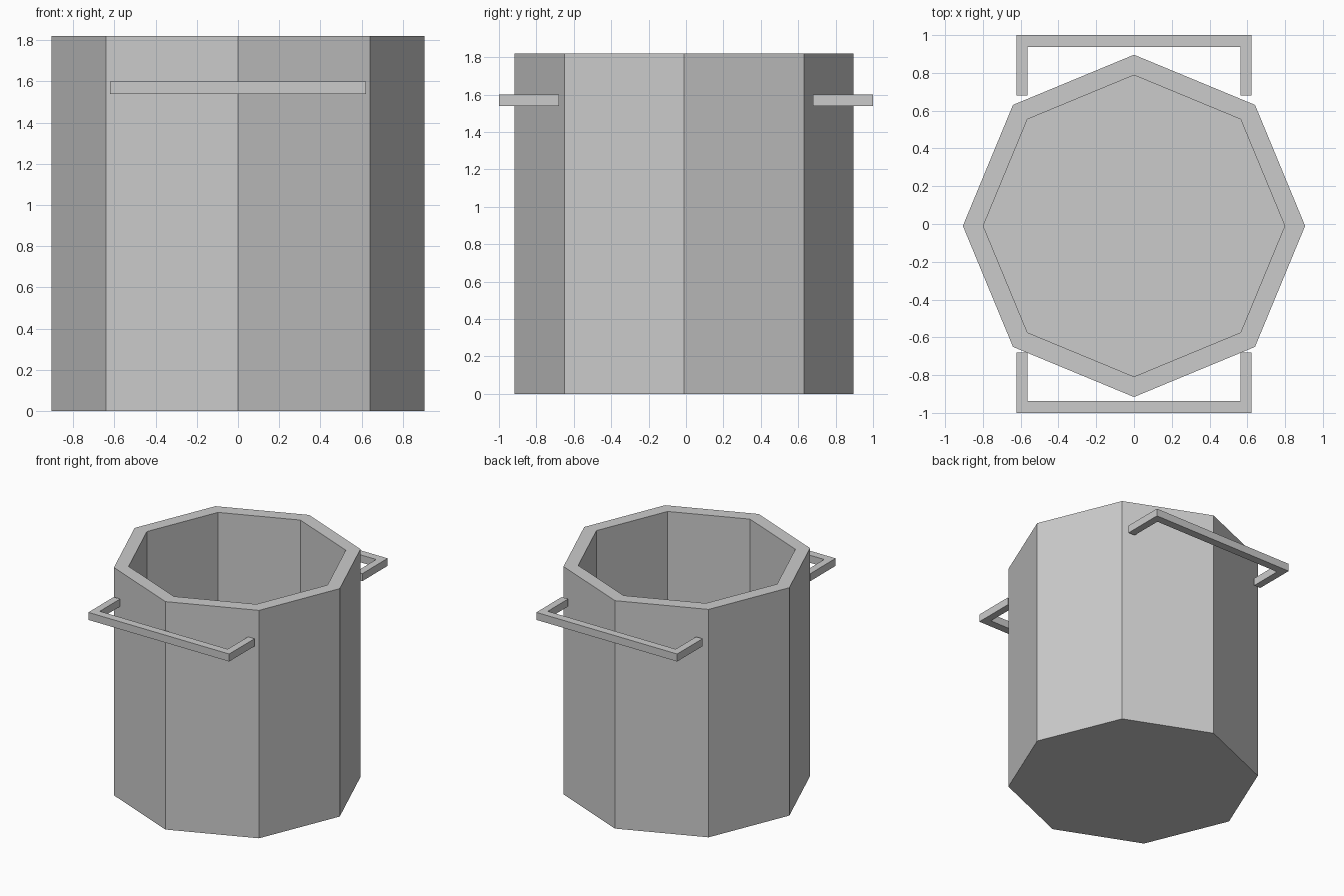
import bpy, bmesh
from math import cos, sin, pi

if "Cube" in bpy.data.objects:
    bpy.data.objects.remove(bpy.data.objects["Cube"])

SIDES, CENTRE_Y, HEIGHT = 8, -0.01, 1.82
OUTER, INNER, FLOOR = 0.906, 0.798, 0.1


def finish(name, bm):
    bmesh.ops.recalc_face_normals(bm, faces=bm.faces)
    mesh = bpy.data.meshes.new(name)
    bm.to_mesh(mesh)
    bm.free()
    obj = bpy.data.objects.new(name, mesh)
    bpy.context.collection.objects.link(obj)
    return obj


def ring(bm, radius, z):
    return [bm.verts.new((radius * cos(2 * pi * i / SIDES),
                          CENTRE_Y + radius * sin(2 * pi * i / SIDES), z))
            for i in range(SIDES)]


# Octagonal pot: outer wall, rim, inner wall, closed bottoms
bm = bmesh.new()
rings = [ring(bm, r, z) for r, z in
         ((OUTER, 0), (OUTER, HEIGHT), (INNER, HEIGHT), (INNER, FLOOR))]
for low, high in zip(rings, rings[1:]):
    for i in range(SIDES):
        j = (i + 1) % SIDES
        bm.faces.new((low[i], low[j], high[j], high[i]))
bm.faces.new(rings[0])
bm.faces.new(rings[-1])
finish("pot_body", bm)


# U-shaped handles, front and back
def handle(name, side):
    half = [(0.565, 0.937), (0.565, 0.68), (0.622, 0.68), (0.622, 1.0)]
    profile = half + [(-x, y) for x, y in reversed(half)]
    bm = bmesh.new()
    face = bm.faces.new([bm.verts.new((x, side * y, 1.54)) for x, y in profile])
    new = bmesh.ops.extrude_face_region(bm, geom=[face])["geom"]
    bmesh.ops.translate(bm, vec=(0, 0, 0.06),
                        verts=[v for v in new if isinstance(v, bmesh.types.BMVert)])
    finish(name, bm)


handle("front_handle", -1)
handle("back_handle", 1)
